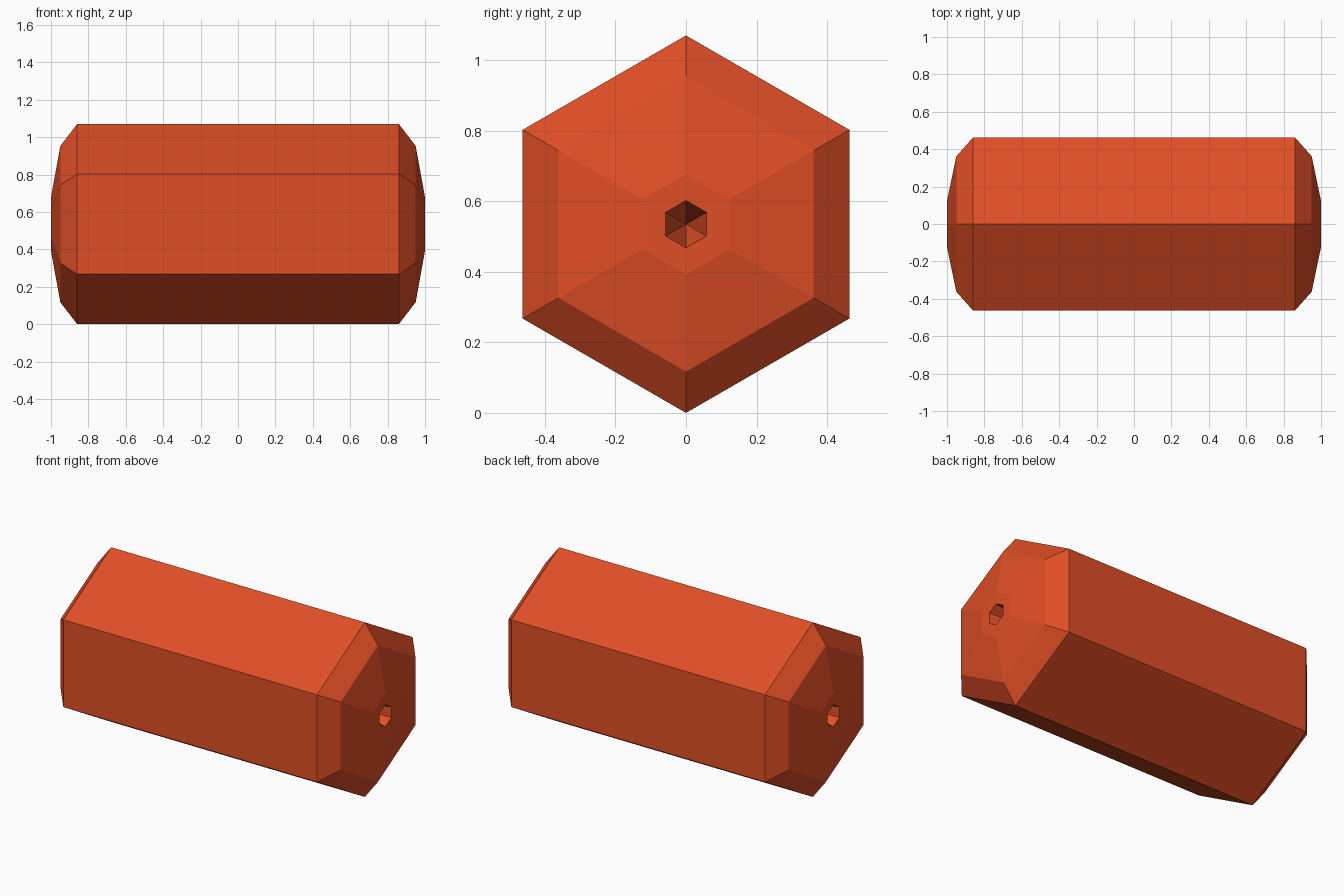
import bpy
import bmesh
from math import sin, cos, tau

cube = bpy.data.objects.get("Cube")
if cube:
    bpy.data.objects.remove(cube, do_unlink=True)

SIDES = 6
CENTRE_Z = 0.535

# Single flat colour
orange = bpy.data.materials.new("burnt orange")
orange.use_nodes = True
colour = (0.745, 0.076, 0.019, 1)
orange.diffuse_color = colour
orange.node_tree.nodes["Principled BSDF"].inputs["Base Color"].default_value = colour

# Half profile as (x, radius): long side, steep bevel, shallow bevel, flat rim, hole mouth
half = [(0.86, 0.535), (0.95, 0.418), (1.0, 0.142), (1.0, 0.067)]
profile = [(-x, r) for x, r in reversed(half)] + half
HOLE_DEPTH = 0.3

bm = bmesh.new()


def ring(x, r):
    """Hexagon around the x axis with a corner pointing up."""
    return [bm.verts.new((x, r * sin(tau * i / SIDES),
                          CENTRE_Z + r * cos(tau * i / SIDES)))
            for i in range(SIDES)]


# Hexagonal body with bevelled ends
rings = [ring(x, r) for x, r in profile]
for a, b in zip(rings, rings[1:]):
    for i in range(SIDES):
        j = (i + 1) % SIDES
        bm.faces.new((a[i], a[j], b[j], b[i]))

# Tapered hexagonal hole in each end
for mouth, side in ((rings[0], -1), (rings[-1], 1)):
    tip = bm.verts.new((side * (1 - HOLE_DEPTH), 0, CENTRE_Z))
    for i in range(SIDES):
        bm.faces.new((mouth[i], mouth[(i + 1) % SIDES], tip))

bmesh.ops.recalc_face_normals(bm, faces=bm.faces)
mesh = bpy.data.meshes.new("hexagonal_body")
bm.to_mesh(mesh)
bm.free()
mesh.materials.append(orange)
body = bpy.data.objects.new("hexagonal_body", mesh)
bpy.context.collection.objects.link(body)
